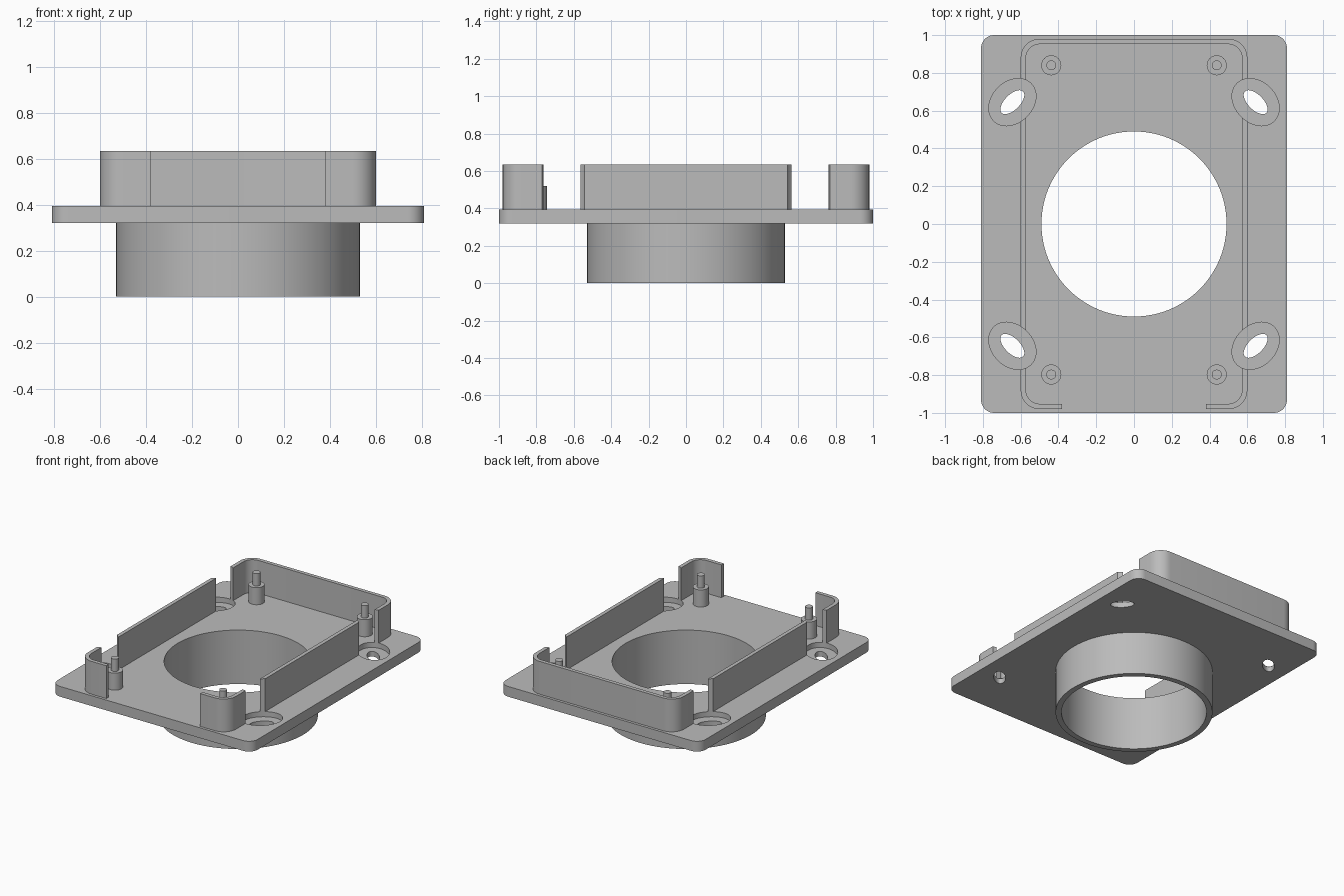
import bpy, bmesh
from math import sin, cos, pi, radians

cube = bpy.data.objects.get("Cube")
if cube:
    bpy.data.objects.remove(cube)

grey = bpy.data.materials.new("plain grey")
grey.use_nodes = True
colour = (0.5, 0.5, 0.5, 1)
grey.diffuse_color = colour
grey.node_tree.nodes["Principled BSDF"].inputs["Base Color"].default_value = colour

PLATE_BOTTOM, PLATE_TOP, WALL_TOP = 0.32, 0.395, 0.635


def prism(name, outline, z0, z1):
    """Extrude a closed outline upwards from z0 to z1."""
    bm = bmesh.new()
    face = bm.faces.new([bm.verts.new((x, y, z0)) for x, y in outline])
    ext = bmesh.ops.extrude_face_region(bm, geom=[face])["geom"]
    verts = [v for v in ext if isinstance(v, bmesh.types.BMVert)]
    bmesh.ops.translate(bm, verts=verts, vec=(0, 0, z1 - z0))
    bmesh.ops.recalc_face_normals(bm, faces=bm.faces)
    mesh = bpy.data.meshes.new(name)
    bm.to_mesh(mesh)
    bm.free()
    mesh.materials.append(grey)
    ob = bpy.data.objects.new(name, mesh)
    bpy.context.collection.objects.link(ob)
    return ob


def ellipse(cx, cy, a, b, turn=0, n=48):
    pts = []
    for i in range(n):
        u, v = a * cos(2 * pi * i / n), b * sin(2 * pi * i / n)
        pts.append((cx + u * cos(turn) - v * sin(turn),
                    cy + u * sin(turn) + v * cos(turn)))
    return pts


def rounded_rect(hx, hy, r, n=10):
    """Counter-clockwise, starting at the front right corner."""
    pts = []
    for k, (sx, sy) in enumerate([(1, -1), (1, 1), (-1, 1), (-1, -1)]):
        for i in range(n + 1):
            t = (k - 1 + i / n) * pi / 2
            pts.append((sx * (hx - r) + r * cos(t), sy * (hy - r) + r * sin(t)))
    return pts


def cut(ob, cutters):
    bpy.context.view_layer.objects.active = ob
    for c in cutters:
        mod = ob.modifiers.new("cut", "BOOLEAN")
        mod.operation, mod.solver, mod.object = "DIFFERENCE", "EXACT", c
        bpy.ops.object.modifier_apply(modifier=mod.name)


# Base plate, and the thin wall open at the front middle
plate = prism("base_plate", rounded_rect(0.81, 1.0, 0.07), PLATE_BOTTOM, PLATE_TOP)
gap, wall_y, thick = 0.38, 0.98, 0.028
outer = [(gap, -wall_y)] + rounded_rect(0.6, wall_y, 0.1) + [(-gap, -wall_y)]
inner_y = wall_y - thick
inner = [(gap, -inner_y)] + rounded_rect(0.6 - thick, inner_y, 0.1 - thick) + [(-gap, -inner_y)]
wall = prism("rim_wall", outer + inner[::-1], PLATE_TOP, WALL_TOP)

# Round duct under the plate
duct = prism("duct", ellipse(0, 0, 0.53, 0.53, n=96), 0, PLATE_BOTTOM)
bore = prism("bore_cutter", ellipse(0, 0, 0.49, 0.49, n=96), -0.1, 0.5)
cut(duct, [bore])

# Slanted oval recesses with through slots, which also break the wall
recesses, slots = [], []
for sx in (-1, 1):
    for sy in (-1, 1):
        x, y, turn = sx * 0.644, sy * 0.645, -sx * sy * pi / 4
        recesses.append(prism("recess_cutter", ellipse(x, y, 0.14, 0.108, turn), 0.357, 0.8))
        slots.append(prism("slot_cutter", ellipse(x, y, 0.08, 0.04, turn), 0.2, 0.8))
cut(plate, [bore] + recesses + slots)
cut(wall, recesses)
for c in [bore] + recesses + slots:
    bpy.data.objects.remove(c)

# Stepped mounting posts
parts = [plate, wall, duct]
for side, x in (("right", -0.438), ("left", 0.438)):
    for end, y in (("front", -0.797), ("back", 0.84)):
        parts.append(prism(f"{end}_{side}_post", ellipse(x, y, 0.053, 0.053, n=32), PLATE_TOP, 0.52))
        parts.append(prism(f"{end}_{side}_pin", ellipse(x, y, 0.026, 0.026, n=24), 0.52, 0.61))

# Smooth curved sides, keep edges sharp
bpy.ops.object.select_all(action="DESELECT")
for ob in parts:
    ob.select_set(True)
bpy.context.view_layer.objects.active = plate
bpy.ops.object.shade_smooth_by_angle(angle=radians(30))
